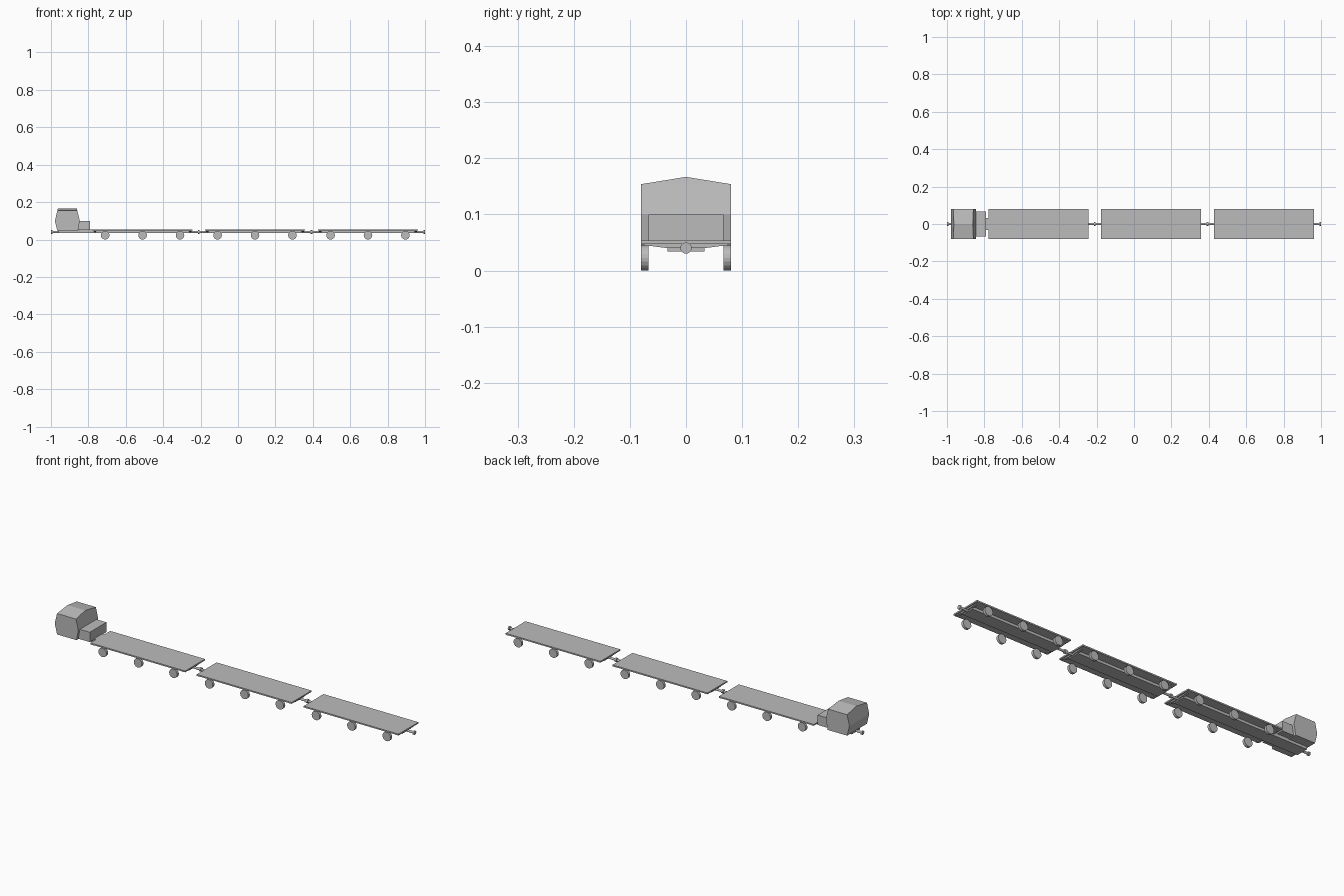
import bpy, bmesh, math
from mathutils import Matrix

cube = bpy.data.objects.get("Cube")
if cube:
    bpy.data.objects.remove(cube, do_unlink=True)

# One plain grey for the whole train
grey = bpy.data.materials.new("plain_grey")
grey.use_nodes = True
colour = (0.5, 0.5, 0.5, 1)
grey.diffuse_color = colour
grey.node_tree.nodes["Principled BSDF"].inputs["Base Color"].default_value = colour


def finish(name, bm):
    bmesh.ops.recalc_face_normals(bm, faces=bm.faces)
    mesh = bpy.data.meshes.new(name)
    bm.to_mesh(mesh)
    bm.free()
    mesh.materials.append(grey)
    obj = bpy.data.objects.new(name, mesh)
    bpy.context.collection.objects.link(obj)
    return obj


def box(name, x0, x1, half_y, z0, z1):
    bm = bmesh.new()
    place = Matrix.Translation(((x0 + x1) / 2, 0, (z0 + z1) / 2))
    size = Matrix.Diagonal((x1 - x0, 2 * half_y, z1 - z0, 1))
    bmesh.ops.create_cube(bm, size=1, matrix=place @ size)
    return finish(name, bm)


def cylinder(name, centre, radius, depth, axis, sides=20):
    bm = bmesh.new()
    turn = Matrix.Rotation(math.pi / 2, 4, "Y" if axis == "X" else "X")
    bmesh.ops.create_cone(bm, cap_ends=True, segments=sides, radius1=radius,
                          radius2=radius, depth=depth,
                          matrix=Matrix.Translation(centre) @ turn)
    return finish(name, bm)


def bracket(name, x0, x1):
    # Tapered headstock carrying the deck end
    half = [(0.08, 0.048), (0.08, 0.046), (0.033, 0.04)]
    ring = half + [(-y, z) for y, z in reversed(half)]
    bm = bmesh.new()
    face = bm.faces.new([bm.verts.new((x0, y, z)) for y, z in ring])
    new = bmesh.ops.extrude_face_region(bm, geom=[face])["geom"]
    bmesh.ops.translate(bm, vec=(x1 - x0, 0, 0),
                        verts=[v for v in new if isinstance(v, bmesh.types.BMVert)])
    finish(name, bm)


def coupler(name, x_in, x_out):
    # Thin drawbar with a wider round head
    way = 1 if x_out > x_in else -1
    cylinder(name + "_bar", ((x_in + x_out) / 2, 0, 0.04), 0.0055,
             abs(x_out - x_in), "X", 12)
    cylinder(name + "_head", (x_out - way * 0.004, 0, 0.04), 0.01, 0.008, "X")


def cab():
    # Stacked rings: floor, belt, eaves; the ridge runs lengthways
    rings = [(-0.966, -0.856, 0.047), (-0.979, -0.846, 0.1), (-0.966, -0.859, 0.154)]
    bm = bmesh.new()
    loops = []
    for x0, x1, z in rings:
        corners = [(x0, -0.08), (x1, -0.08), (x1, 0.08), (x0, 0.08)]
        loops.append([bm.verts.new((x, y, z)) for x, y in corners])
    bm.faces.new(loops[0])
    front, back = [bm.verts.new((x, 0, 0.167)) for x in (-0.963, -0.862)]
    for low, high in zip(loops, loops[1:]):
        for i in range(4):
            j = (i + 1) % 4
            bm.faces.new((low[i], low[j], high[j], high[i]))
    a, b, c, d = loops[-1]
    for verts in ((a, b, back, front), (c, d, front, back), (b, c, back), (d, a, front)):
        bm.faces.new(verts)
    finish("cab", bm)


# Three flat wagons
for number, centre in enumerate((-0.51, 0.091, 0.695), 1):
    tag = f"wagon_{number}_"
    first = number == 1
    box(tag + "deck", centre - 0.268, centre + 0.268, 0.08, 0.047, 0.054)
    box(tag + "beam", -0.96 if first else centre - 0.255, centre + 0.255,
        0.033, 0.034, 0.0475)
    for side in (-1, 1):
        end = centre + side * 0.255
        bracket(tag + "headstock", end - 0.006, end + 0.006)
        if first and side < 0:
            coupler("front_coupler", -0.95, -1)
        else:
            coupler(tag + "coupler", centre + side * 0.25, centre + side * 0.305)
        for offset in (-0.2, 0, 0.2):
            cylinder(tag + "wheel", (centre + offset, side * 0.0735, 0.0228),
                     0.0228, 0.013, "Y")

# Cab and the engine box behind it
cab()
box("engine_box", -0.855, -0.79, 0.067, 0.05, 0.1)
box("engine_floor", -0.85, -0.772, 0.033, 0.046, 0.054)
